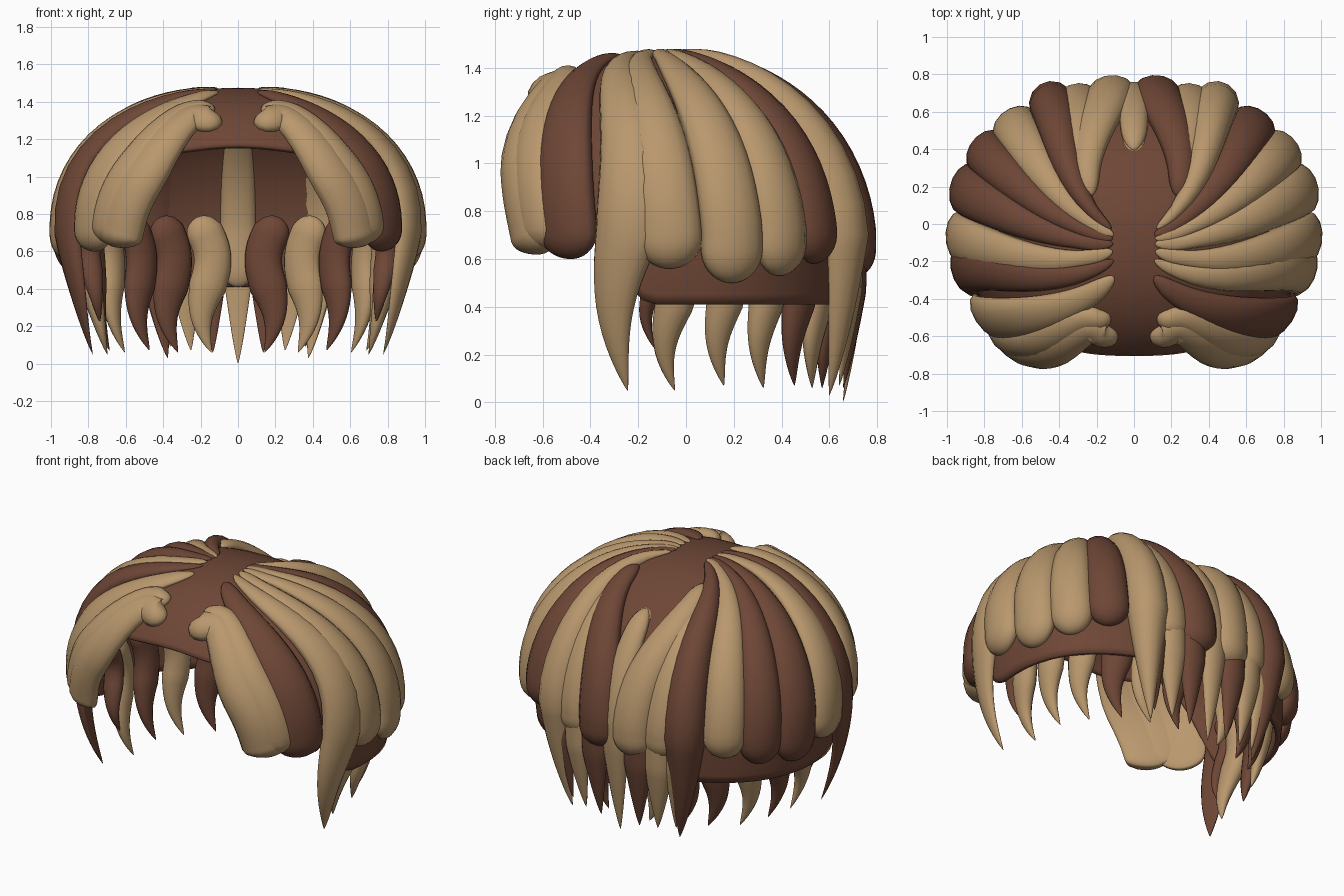
import bpy, bmesh
from math import sin, cos, pi, radians, sqrt, copysign
from mathutils import Vector

if "Cube" in bpy.data.objects:
    bpy.data.objects.remove(bpy.data.objects["Cube"], do_unlink=True)


def material(name, rgb):
    m = bpy.data.materials.new(name)
    m.use_nodes = True
    m.diffuse_color = (*rgb, 1)
    bsdf = next(n for n in m.node_tree.nodes if n.type == 'BSDF_PRINCIPLED')
    bsdf.inputs["Base Color"].default_value = (*rgb, 1)
    bsdf.inputs["Roughness"].default_value = 0.7
    return m


MATS = {"B": material("dark_brown", (0.155, 0.062, 0.037)),
        "T": material("light_tan", (0.485, 0.314, 0.155))}
WAIST, RISE = 0.72, 0.755      # height of the widest ring, dome above it


def power(v, e):
    return copysign(abs(v) ** e, v)


def dome(a, u, k=1.0):
    """Head surface: azimuth a in degrees, u = 0 crown, 1 widest ring, 2 ground."""
    lift = power(cos(min(u, 1) * pi / 2), 0.95)
    r = power(sin(min(u, 1) * pi / 2), 0.95)
    drop = WAIST * max(0, u - 1)
    c, s = power(cos(radians(a)), 0.91), power(sin(radians(a)), 0.91)
    depth = 0.70 * (1 - 0.12 * drop ** 2) if s > 0 else 0.79
    return Vector((0.925 * r * (1 - 0.29 * drop ** 2) * c * k,
                   depth * r * s * k - 0.09 * lift,
                   WAIST + RISE * lift - drop))


def finish(name, bm, mat):
    bmesh.ops.recalc_face_normals(bm, faces=bm.faces)
    me = bpy.data.meshes.new(name)
    bm.to_mesh(me)
    bm.free()
    me.materials.append(MATS[mat])
    for p in me.polygons:
        p.use_smooth = True
    ob = bpy.data.objects.new(name, me)
    bpy.context.scene.collection.objects.link(ob)
    return ob


def lock(name, mat, start, end, width, thick, pointed=False, k=1.0, sway=0,
         inner=0.28, hook=0):
    """Sweep an oval section along the head from (azimuth, u) to (azimuth, z)."""
    (a0, u0), (a1, z1) = start, end
    u1 = 1 + (WAIST - z1) / WAIST
    steps, sides = 32, 14

    def coords(t):
        u = u0 + (u1 - u0) * t
        ease = max(0, 1 - (u - u0) / 0.85) ** 2.5
        a = a1 + (a0 - a1) * ease + sway * sin(t * 2 * pi)
        bend = (1 - cos(2 * pi * min(1, max(0, t / 0.5)))) / 2
        return a, u - hook * bend

    bm, rings = bmesh.new(), []
    for i in range(steps + 1):
        t = (1 - cos(pi * i / steps)) / 2
        a, u = coords(t)
        p = dome(a, u, k)
        tangent = (dome(*coords(t + 0.01), k) - dome(*coords(t - 0.01), k)).normalized()
        across = dome(a + 1, u, k) - dome(a - 1, u, k)
        down = dome(a, u + 0.01, k) - dome(a, u - 0.01, k)
        normal = down.cross(across).normalized()
        normal = (normal - tangent * normal.dot(tangent)).normalized()
        side = tangent.cross(normal)
        # rounded root, then a pointed or a rounded tip
        f = sqrt(max(0, 1 - (1 - min(t / 0.08, 1)) ** 2))
        if pointed:
            f *= min(1, (1 - t) / 0.5) ** 0.8
        else:
            f *= sqrt(max(0, 1 - max(0, (t - 0.84) / 0.16) ** 2))
        f = max(f, 0.01)
        grow = sin(min(u, 1) * pi / 2)
        w, h = width * f * max(grow, 0.3), thick * f * max(grow, 0.22)
        ring = []
        for j in range(sides):
            q = 2 * pi * j / sides
            rise = sin(q) * h * (1 if sin(q) > 0 else inner)
            ring.append(bm.verts.new(p + side * cos(q) * w + normal * rise))
        rings.append(ring)
    for lo, hi in zip(rings, rings[1:]):
        for j in range(sides):
            n = (j + 1) % sides
            bm.faces.new((lo[j], lo[n], hi[n], hi[j]))
    bm.faces.new(rings[0])
    bm.faces.new(rings[-1])
    return finish(name, bm, mat)


def rim(a):
    """How far down the cap reaches: low at back and sides, raised over the face."""
    off = abs((a + 90 + 180) % 360 - 180)      # degrees away from the front
    face = 0.61 + 0.035 * (1 - cos(radians(min(off, 30) * 6))) / 2
    t = min(1, max(0, (off - 50) / 32))
    t = t * t * (3 - 2 * t)
    return face + (1.43 - face) * t


# Cap
bm = bmesh.new()
around, down = 96, 24
crown = bm.verts.new(dome(0, 0))
cols = [[bm.verts.new(dome(a, rim(a) * i / down)) for i in range(1, down + 1)]
        for a in (360 * j / around for j in range(around))]
for c, d in zip(cols, cols[1:] + cols[:1]):
    bm.faces.new((crown, c[0], d[0]))
    for i in range(down - 1):
        bm.faces.new((c[i], c[i + 1], d[i + 1], d[i]))
cap = finish("cap", bm, "B")
shell = cap.modifiers.new("thickness", 'SOLIDIFY')
shell.thickness, shell.offset = 0.03, -1

# Mirrored rows: azimuth, tip height, half width, colours of left and right
# (side locks also give the azimuth and depth of the root)
SIDE = [(-66, 0.16, -36, 0.60, 0.15, "BT"), (-28, 0.08, -4, 0.56, 0.14, "TT"),
        (-8, 0.07, 14, 0.50, 0.135, "TB"), (6, 0.07, 32, 0.53, 0.125, "TB"),
        (18, 0.07, 48, 0.58, 0.125, "BT")]
INNER = [(-9, 0.22, 0.045, "BB"), (-3, 0.05, 0.08, "TT"), (14, 0.07, 0.08, "TB"),
         (32, 0.06, 0.08, "TT"), (50, 0.07, 0.09, "BB"), (65, 0.06, 0.10, "TB"),
         (80, 0.06, 0.10, "BT")]
BACK = [(66, 0.09, 0.09, "BT"), (74, 0.07, 0.09, "TT"), (82, 0.06, 0.09, "BB")]

for flip, label in enumerate(("left", "right")):
    m = -1 if flip else 1

    def az(a):
        return 180 - a if flip else a

    # Fringe hooking up from the parting and sweeping outward
    lock(f"fringe_inner_{label}", "T", (az(-82), 0.43), (az(-48), 0.62), 0.14, 0.105,
         hook=0.15)
    lock(f"fringe_outer_{label}", "T", (az(-76), 0.34), (az(-45), 0.64), 0.13, 0.10,
         hook=0.10)

    # Rounded side locks
    for i, (root, u, a, z, w, c) in enumerate(SIDE):
        lock(f"side_lock_{label}_{i + 1}", c[flip], (az(root), u), (az(a), z), w, 0.085)

    # Long temple lock and long corner lock at the back
    lock(f"temple_lock_{label}", "TB"[flip], (az(-48), 0.1), (az(-16), 0.05),
         0.14, 0.085, True, sway=4 * m)
    lock(f"back_corner_lock_{label}", "TB"[flip], (az(34), 0.09), (az(64), 0.03),
         0.125, 0.13, True)

    # Pointed back locks below, wavy inner locks inside the cap
    for i, (a, z, w, c) in enumerate(BACK):
        lock(f"back_lock_{label}_{i + 1}", c[flip], (az(a), 0.8), (az(a), z), w, 0.065, True)
    for i, (a, z, w, c) in enumerate(INNER):
        lock(f"inner_lock_{label}_{i + 1}", c[flip], (az(a - 3), 0.95), (az(a), z),
             w, 0.06, True, 0.87, 3 * m, 1)

    # Rounded upper locks on the back
    lock(f"back_upper_lock_{label}", "BT"[flip], (az(54), 0.25), (az(84), 0.52), 0.13, 0.10)
    lock(f"back_outer_lock_{label}", "T", (az(64), 0.36), (az(73), 0.55), 0.11, 0.08)

# Centre of the back: long point, and the strand lining the inside
lock("back_centre_lock", "T", (90, 0.45), (90, 0.0), 0.09, 0.06, True)
lock("inner_centre_strand", "T", (90, 0.45), (90, 0.41), 0.095, 0.04, k=0.955, inner=1)
